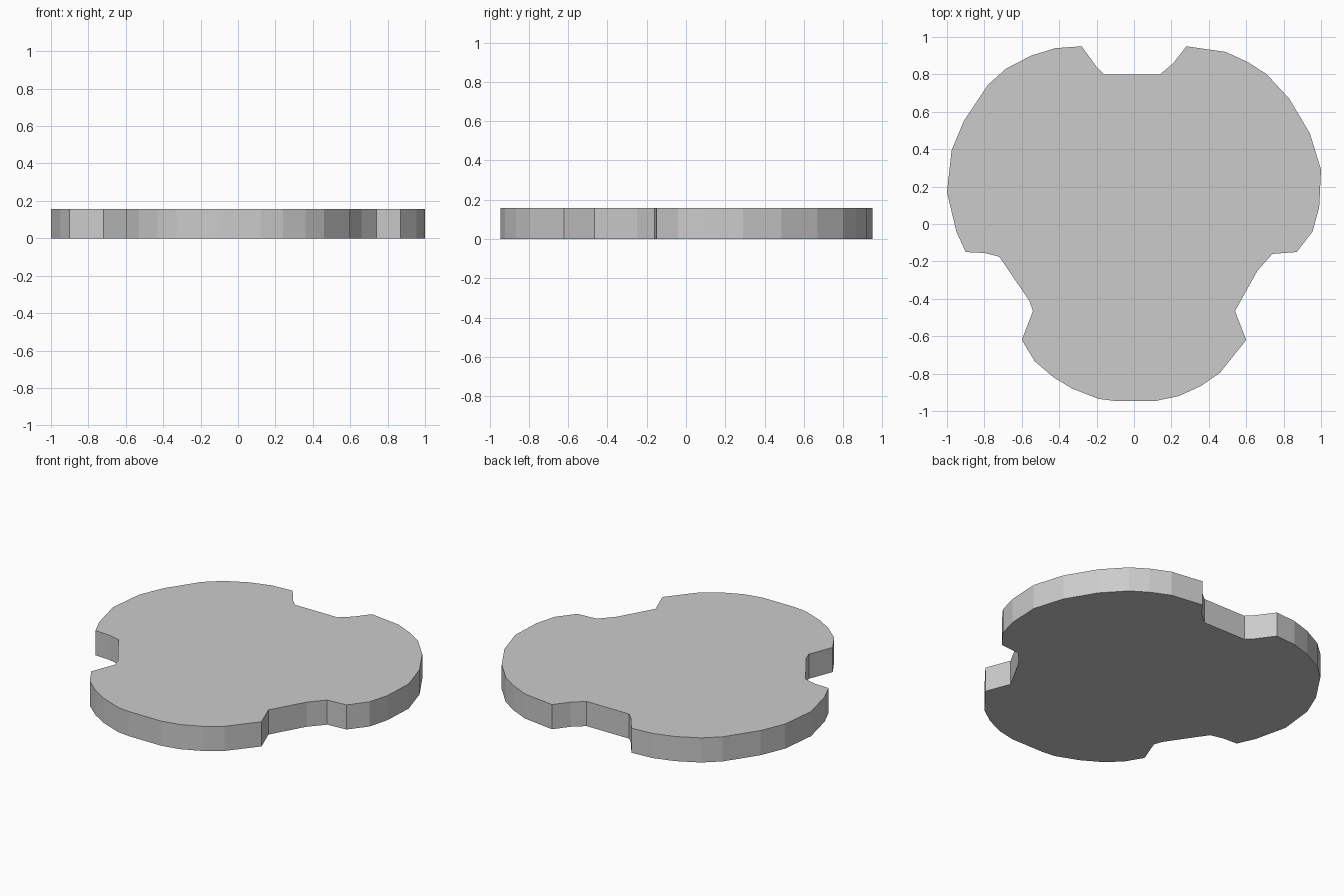
import bpy, bmesh

if "Cube" in bpy.data.objects:
    bpy.data.objects.remove(bpy.data.objects["Cube"])

THICKNESS = 0.157

# Outline runs clockwise seen from above: notch, right lobe, front lobe, left lobe
back_notch = [(-0.28, 0.95), (-0.20, 0.84), (-0.16, 0.80), (0.14, 0.80), (0.21, 0.86), (0.28, 0.95)]
right_lobe = [(0.49, 0.92), (0.61, 0.865), (0.71, 0.80), (0.83, 0.67), (0.94, 0.485), (1.0, 0.29),
              (0.99, 0.09), (0.955, -0.04), (0.87, -0.15), (0.74, -0.16), (0.66, -0.25)]
front_lobe = [(0.54, -0.465), (0.60, -0.62), (0.46, -0.795), (0.36, -0.865), (0.24, -0.92),
              (0.12, -0.945), (-0.11, -0.945), (-0.19, -0.935), (-0.33, -0.88), (-0.43, -0.82),
              (-0.53, -0.735), (-0.60, -0.62), (-0.54, -0.465), (-0.56, -0.41)]
left_lobe = [(-0.72, -0.175), (-0.80, -0.155), (-0.90, -0.15), (-0.95, -0.04), (-1.0, 0.17),
             (-0.975, 0.395), (-0.91, 0.55), (-0.78, 0.745), (-0.685, 0.83), (-0.55, 0.90), (-0.42, 0.94)]


def extruded_plate(name, outline, height):
    bm = bmesh.new()
    base = bm.faces.new([bm.verts.new((x, y, 0)) for x, y in outline])
    result = bmesh.ops.extrude_face_region(bm, geom=[base], use_keep_orig=True)
    top = [v for v in result["geom"] if isinstance(v, bmesh.types.BMVert)]
    bmesh.ops.translate(bm, verts=top, vec=(0, 0, height))
    bmesh.ops.recalc_face_normals(bm, faces=bm.faces[:])
    mesh = bpy.data.meshes.new(name)
    bm.to_mesh(mesh)
    bm.free()
    obj = bpy.data.objects.new(name, mesh)
    bpy.context.collection.objects.link(obj)
    return obj


# Flat three-lobed plate
extruded_plate("lobed_plate", back_notch + right_lobe + front_lobe + left_lobe, THICKNESS)
